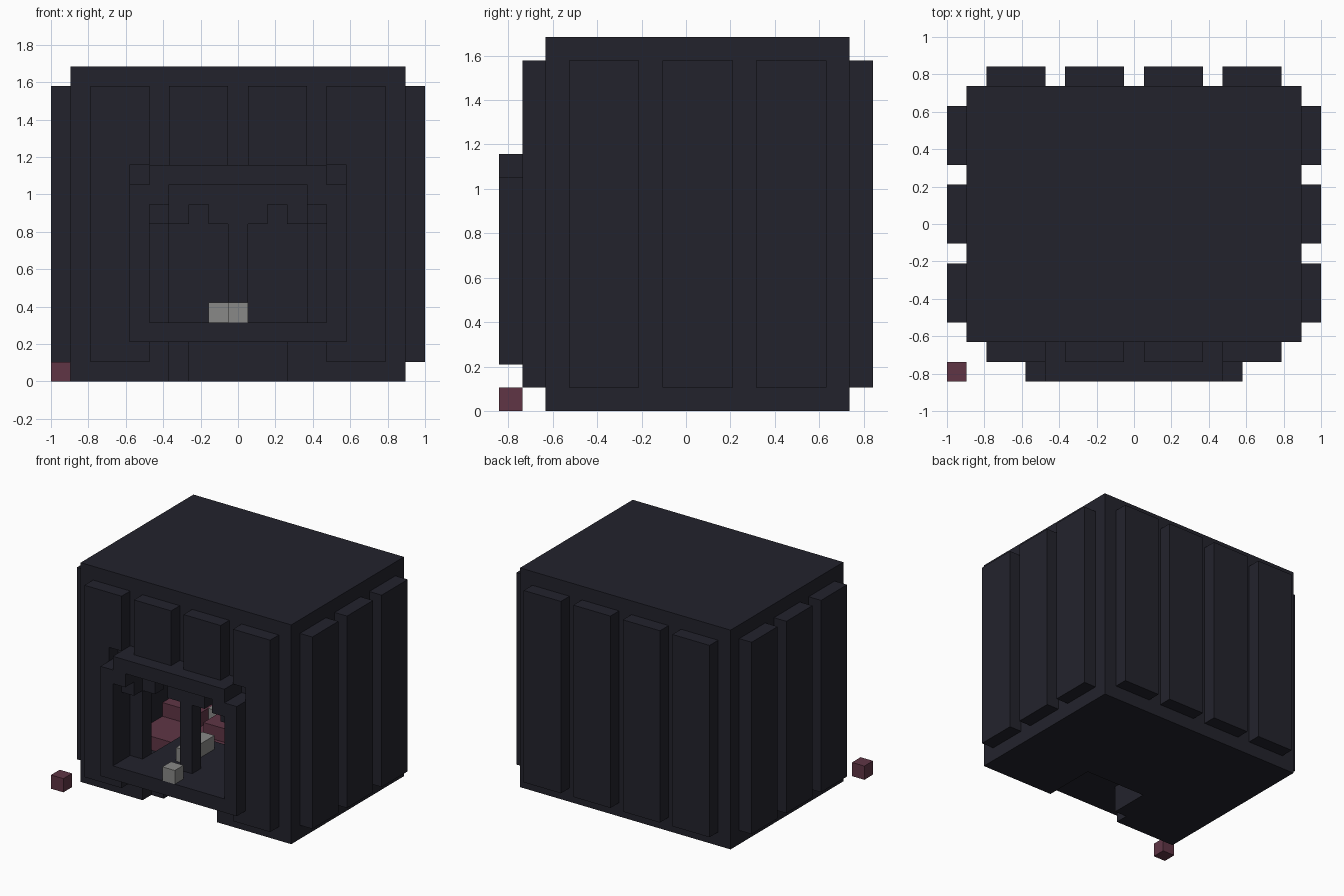
import bpy
import bmesh
from mathutils import Vector
from itertools import product

U = 2 / 19                                # edge of one cube cell
ORIGIN = Vector((-1.0, -8 * U, 0.0))

cube = bpy.data.objects.get("Cube")
if cube:
    bpy.data.objects.remove(cube, do_unlink=True)


def material(name, rgb):
    m = bpy.data.materials.new(name)
    m.use_nodes = True
    m.diffuse_color = (*rgb, 1)
    m.node_tree.nodes["Principled BSDF"].inputs["Base Color"].default_value = (*rgb, 1)
    return m


STONE = material("dark_stone", (0.0165, 0.0165, 0.0255))
RED = material("dull_red", (0.115, 0.036, 0.06))
BONE = material("grey_bone", (0.25, 0.25, 0.245))


def block(x, y, z):
    """Set of cells filling the given index ranges."""
    return set(product(range(*x), range(*y), range(*z)))


def build(name, cells, mat):
    """Skin a set of cells with outward quads on exposed sides only."""
    bm = bmesh.new()
    for cell in cells:
        c = Vector(cell) + Vector((0.5, 0.5, 0.5))
        for axis in range(3):
            for sign in (-1, 1):
                n = Vector((0, 0, 0))
                n[axis] = sign
                if tuple(int(v) for v in Vector(cell) + n) in cells:
                    continue
                a = Vector((0, 0, 0))
                a[(axis + 1) % 3] = 0.5
                b = n.cross(a)
                mid = c + n * 0.5
                corners = (mid - a - b, mid + a - b, mid + a + b, mid - a + b)
                bm.faces.new([bm.verts.new(ORIGIN + p * U) for p in corners])
    bmesh.ops.remove_doubles(bm, verts=bm.verts, dist=U / 100)
    me = bpy.data.meshes.new(name)
    bm.to_mesh(me)
    bm.free()
    me.materials.append(mat)
    ob = bpy.data.objects.new(name, me)
    bpy.context.collection.objects.link(ob)


# Hollow outer shell with a raised entrance platform
shell = block((1, 18), (2, 15), (0, 16)) - block((2, 17), (3, 14), (1, 15))
shell |= block((6, 13), (3, 7), (1, 3))
# Recess under the platform
shell -= block((7, 12), (3, 6), (0, 2)) | block((6, 12), (2, 3), (0, 2))
# Entrance with notched lintel, middle post and side posts
shell -= block((6, 13), (2, 3), (3, 8))
for i in (7, 11):
    shell -= block((i, i + 1), (2, 3), (8, 9))
shell |= block((9, 10), (2, 3), (3, 8))
build("shell", shell, STONE)

# Frame around the entrance
frame = block((4, 15), (0, 2), (2, 10)) | block((5, 14), (0, 2), (10, 11))
frame -= block((5, 14), (0, 2), (3, 9)) | block((6, 13), (0, 2), (9, 10))
for i in (5, 13):
    frame |= block((i, i + 1), (1, 2), (8, 9))
build("entrance_frame", frame, STONE)

# Vertical ribs on the side walls
for side, i in (("right", 0), ("left", 18)):
    for n, j in enumerate((3, 7, 11)):
        build(f"{side}_rib_{n + 1}", block((i, i + 1), (j, j + 3), (1, 15)), STONE)

# Vertical ribs on the back and front walls
around_door = block((4, 15), (1, 2), (2, 11)) | block((5, 14), (1, 2), (1, 2))
for n, i in enumerate((2, 6, 10, 14)):
    build(f"back_rib_{n + 1}", block((i, i + 3), (15, 16), (1, 15)), STONE)
    build(f"front_rib_{n + 1}", block((i, i + 3), (1, 2), (1, 15)) - around_door, STONE)

# Red heap on the sunken floor
heap = block((2, 17), (7, 14), (1, 2))
for i, j, w, d in ((2, 10, 3, 2), (6, 9, 2, 3), (4, 12, 4, 2), (10, 10, 3, 2), (14, 8, 2, 4)):
    heap |= block((i, i + w), (j, j + d), (2, 3))
build("red_heap", heap, RED)
build("red_outside_cube", block((0, 1), (0, 1), (0, 1)), RED)

# Bones on the threshold, the platform and the heap
build("threshold_bone", block((9, 10), (0, 1), (3, 4)), BONE)
build("platform_bone", block((8, 9), (3, 6), (3, 4)), BONE)
build("heap_bone", block((5, 6), (11, 12), (2, 3)), BONE)
